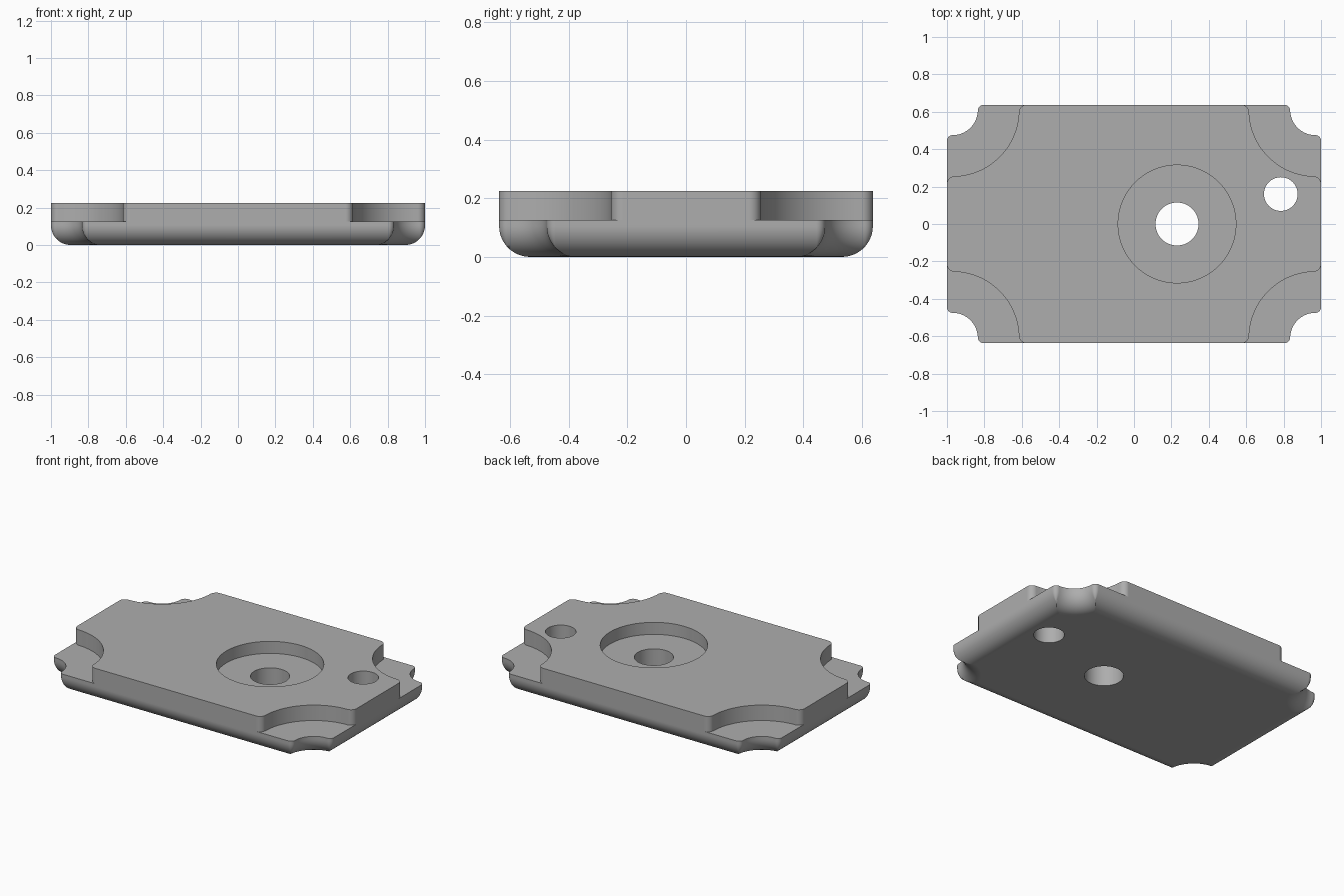
import bpy, bmesh, math
from mathutils import Vector

cube = bpy.data.objects.get("Cube")
if cube:
    bpy.data.objects.remove(cube)

HX, HY, TOP, LEDGE = 1.0, 0.637, 0.225, 0.125
NOTCH = Vector((0.97, 0.61))      # shared centre of both corner scoops
ROUND = 0.105                     # bottom edge radius

grey = bpy.data.materials.new("grey")
grey.use_nodes = True
colour = (0.42, 0.42, 0.42, 1)
grey.diffuse_color = colour
grey.node_tree.nodes["Principled BSDF"].inputs["Base Color"].default_value = colour


def arc(centre, r, a, b, n):
    return [centre + r * Vector((math.cos(a + (b - a) * i / n), math.sin(a + (b - a) * i / n)))
            for i in range(n + 1)]


def corner(r, fillet, inset=0.0):
    """Scooped corner of the +x +y quadrant, offset inwards by inset."""
    g = max(fillet - inset, 0.0)
    e = inset + g
    px, py = HX - e, HY - e
    p = Vector((px, NOTCH.y - math.sqrt((r + e) ** 2 - (px - NOTCH.x) ** 2)))
    q = Vector((NOTCH.x - math.sqrt((r + e) ** 2 - (py - NOTCH.y) ** 2), py))
    ap = math.atan2(*(NOTCH - p).yx)
    aq = math.atan2(*(NOTCH - q).yx)
    return (arc(p, g, 0, ap, 8)
            + arc(NOTCH, r + inset, ap - math.pi, aq - math.pi, 28)[1:-1]
            + arc(q, g, aq, math.pi / 2, 8))


def outline(inset):
    c = corner(0.135, 0.03, inset)
    pts = []
    for sx, sy in ((1, 1), (-1, 1), (-1, -1), (1, -1)):
        part = [Vector((p.x * sx, p.y * sy)) for p in c]
        pts += part if sx * sy > 0 else part[::-1]
    return pts


def loft(name, layers):
    """Closed solid through rings of equal length, given as (points, z)."""
    bm = bmesh.new()
    rings = [[bm.verts.new((p.x, p.y, z)) for p in pts] for pts, z in layers]
    for lo, hi in zip(rings, rings[1:]):
        for i in range(len(lo)):
            j = (i + 1) % len(lo)
            bm.faces.new((lo[i], lo[j], hi[j], hi[i]))
    bm.faces.new(rings[0][::-1])
    bm.faces.new(rings[-1])
    bmesh.ops.remove_doubles(bm, verts=bm.verts, dist=1e-5)
    bmesh.ops.recalc_face_normals(bm, faces=bm.faces)
    mesh = bpy.data.meshes.new(name)
    bm.to_mesh(mesh)
    bm.free()
    mesh.materials.append(grey)
    ob = bpy.data.objects.new(name, mesh)
    bpy.context.collection.objects.link(ob)
    return ob


# Plate body with rounded bottom edge
layers = []
for i in range(13):
    a = math.pi / 2 * i / 12
    layers.append((outline(ROUND * (1 - math.sin(a))), ROUND * (1 - math.cos(a))))
plate = loft("base_plate", layers + [(outline(0), TOP)])

# Cutters: four stepped corner pockets, counterbore, centre hole, side hole
cutters = []
c = corner(0.355, 0.04)
far = 1.3
pocket = c + [Vector((c[-1].x, far)), Vector((far, far)), Vector((far, c[0].y))]
for sx in (1, -1):
    for sy in (1, -1):
        pts = [Vector((p.x * sx, p.y * sy)) for p in pocket]
        cutters.append(loft("corner_pocket_cutter", [(pts, LEDGE), (pts, 0.4)]))
for name, x, y, r, z in (("counterbore_cutter", 0.23, 0, 0.315, 0.147),
                         ("centre_hole_cutter", 0.23, 0, 0.115, -0.1),
                         ("side_hole_cutter", 0.785, 0.16, 0.09, -0.1)):
    pts = arc(Vector((x, y)), r, 0, math.tau, 72)[:-1]
    cutters.append(loft(name, [(pts, z), (pts, 0.4)]))

bpy.ops.object.select_all(action="DESELECT")
plate.select_set(True)
bpy.context.view_layer.objects.active = plate
for cutter in cutters:
    cutter.hide_render = True
    mod = plate.modifiers.new("cut", "BOOLEAN")
    mod.operation, mod.solver, mod.object = "DIFFERENCE", "EXACT", cutter
    bpy.ops.object.modifier_apply(modifier=mod.name)
    bpy.data.objects.remove(cutter)

# Smooth curves, crisp edges
bpy.ops.object.shade_smooth_by_angle(angle=math.radians(30))
weighted = plate.modifiers.new("flat_normals", "WEIGHTED_NORMAL")
weighted.keep_sharp = True
